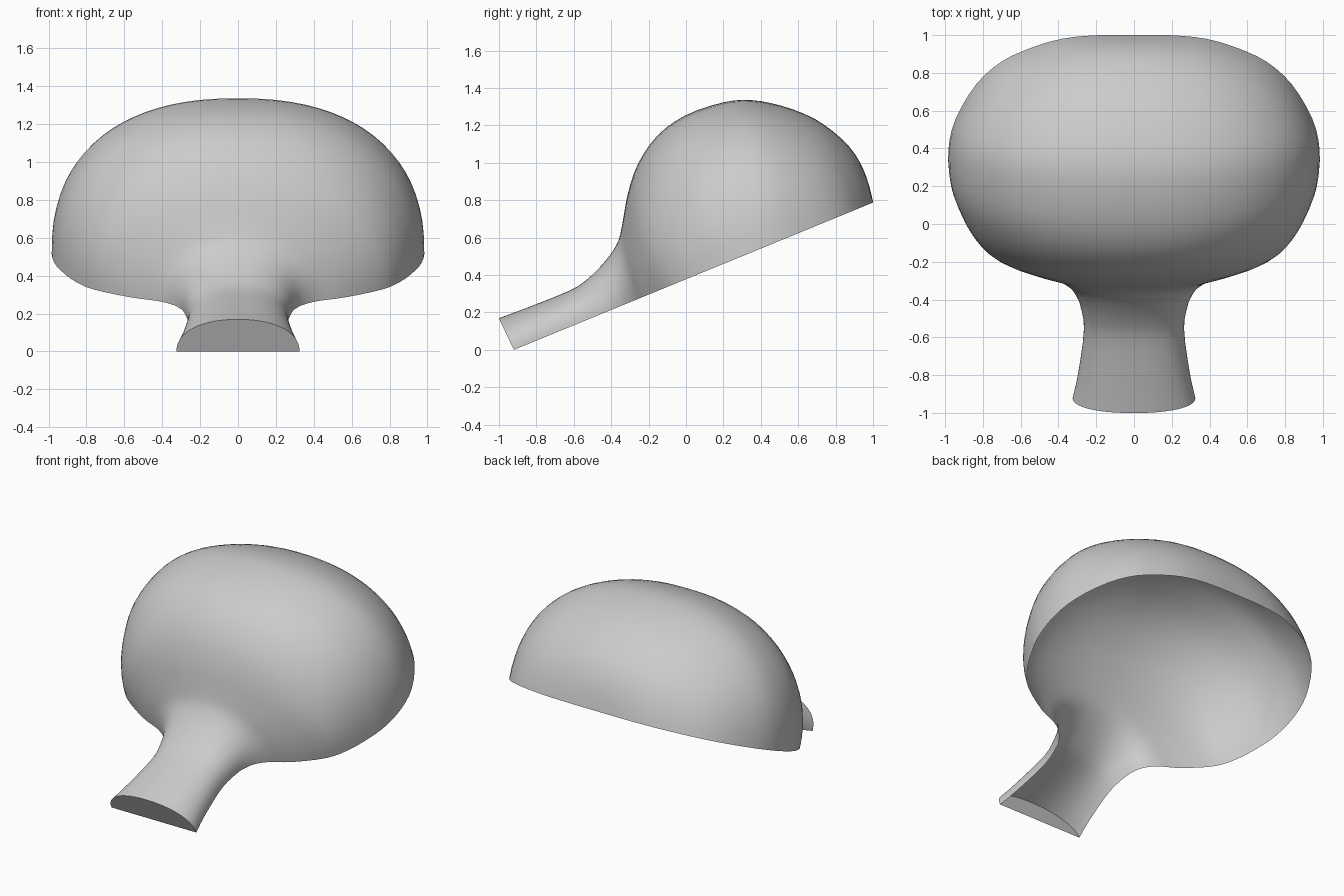
import bpy, bmesh, math

if "Cube" in bpy.data.objects:
    bpy.data.objects.remove(bpy.data.objects["Cube"])

# Tilted frame: u runs along the sloping open rim, n is its height above the rim plane
TILT = math.radians(22.3)
C, S = math.cos(TILT), math.sin(TILT)
BASE = 0.385

# Sections: rim u, half width, crown u, crown height, roundness exponent
SECTIONS = [
    (-0.995, 0.325, -1.005, 0.187, 2.2),
    (-0.850, 0.295, -0.850, 0.182, 2.3),
    (-0.600, 0.265, -0.600, 0.180, 2.4),
    (-0.450, 0.285, -0.490, 0.200, 2.4),
    (-0.390, 0.310, -0.390, 0.240, 2.3),
    (-0.340, 0.350, -0.310, 0.285, 2.2),
    (-0.290, 0.430, -0.250, 0.335, 2.1),
    (-0.240, 0.570, -0.195, 0.415, 2.1),
    (-0.130, 0.765, -0.115, 0.540, 2.15),
    (-0.020, 0.860, -0.005, 0.667, 2.2),
    (0.100, 0.922, 0.149, 0.768, 2.25),
    (0.240, 0.970, 0.330, 0.812, 2.3),
    (0.420, 0.983, 0.540, 0.800, 2.3),
    (0.600, 0.945, 0.686, 0.754, 2.3),
    (0.800, 0.835, 0.830, 0.660, 2.25),
    (0.930, 0.700, 0.960, 0.535, 2.2),
    (1.010, 0.540, 1.046, 0.397, 2.2),
    (1.060, 0.380, 1.090, 0.275, 2.2),
    (1.080, 0.200, 1.100, 0.140, 2.2),
    (1.082, 0.000, 1.082, 0.000, 2.2),
]


def refine(rows, steps):
    """Catmull-Rom interpolation between sections."""
    out = []
    for i in range(len(rows) - 1):
        a, b, c, d = (rows[max(0, min(len(rows) - 1, i + k))] for k in (-1, 0, 1, 2))
        for j in range(steps):
            t = j / steps
            out.append([0.5 * (2 * q + (r - p) * t + (2 * p - 5 * q + 4 * r - s) * t * t
                               + (3 * q - p - 3 * r + s) * t ** 3)
                        for p, q, r, s in zip(a, b, c, d)])
    out.append(rows[-1])
    return out


def arch(bm, section, count=40):
    """Half-superellipse arch from one rim edge to the other."""
    u0, w, u1, h, p = section
    verts = []
    for k in range(count + 1):
        a = math.pi * k / count
        ca, sa = math.cos(a), max(0.0, math.sin(a))
        if k in (0, count):
            sa = 0.0
        x = math.copysign(abs(ca) ** (2 / p), ca) * w
        f = sa ** (2 / p)
        u, n = u0 + (u1 - u0) * f, h * f
        verts.append(bm.verts.new((x, u * C - n * S, BASE + u * S + n * C)))
    return verts


# Hollow cap and stem shell, open underneath
bm = bmesh.new()
rows = [arch(bm, s) for s in refine(SECTIONS, 3)]
for r0, r1 in zip(rows, rows[1:]):
    for k in range(len(r0) - 1):
        bm.faces.new((r0[k], r1[k], r1[k + 1], r0[k + 1]))

# Flat face closing the stem end
bm.faces.new(rows[0])
bmesh.ops.remove_doubles(bm, verts=bm.verts, dist=0.0005)
bmesh.ops.recalc_face_normals(bm, faces=bm.faces)
bm.faces.ensure_lookup_table()
top = max(bm.faces, key=lambda f: f.calc_center_median().z)
if top.normal.z < 0:
    bmesh.ops.reverse_faces(bm, faces=bm.faces)
low = min(v.co.z for v in bm.verts)
bmesh.ops.translate(bm, verts=bm.verts, vec=(0, 0, -low))

mesh = bpy.data.meshes.new("mushroom_half_shell")
bm.to_mesh(mesh)
bm.free()
shell = bpy.data.objects.new("mushroom_half_shell", mesh)
bpy.context.collection.objects.link(shell)
bpy.context.view_layer.objects.active = shell
shell.select_set(True)
bpy.ops.object.shade_smooth_by_angle(angle=math.radians(40))
